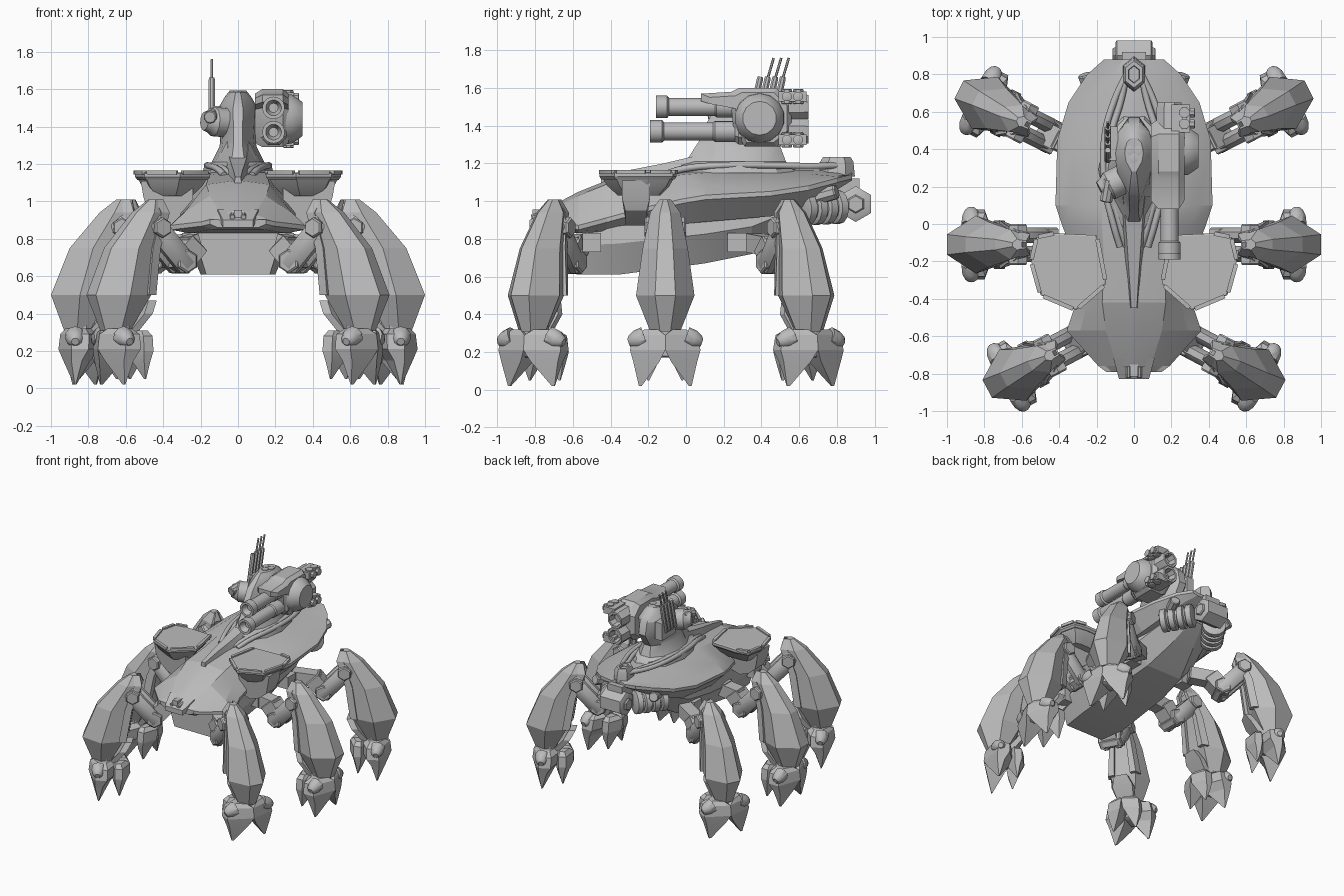
import bpy, bmesh, math
from mathutils import Vector, Matrix

if "Cube" in bpy.data.objects:
    bpy.data.objects.remove(bpy.data.objects["Cube"])

GREY = bpy.data.materials.new("hull grey")
GREY.diffuse_color = (0.5, 0.5, 0.5, 1)
GREY.use_nodes = True
GREY.node_tree.nodes["Principled BSDF"].inputs["Base Color"].default_value = GREY.diffuse_color
I = Matrix.Identity(4)
FLIP = Matrix.Scale(-1, 4, (1, 0, 0))
SIDES = (("right", I), ("left", FLIP))


def loft(name, rings, M=I, smooth=25):
    """Skin a list of equal-length closed rings and cap both ends."""
    bm = bmesh.new()
    vs = [[bm.verts.new(M @ Vector(p)) for p in ring] for ring in rings]
    n = len(vs[0])
    for a, b in zip(vs, vs[1:]):
        for i in range(n):
            bm.faces.new((a[i], a[(i + 1) % n], b[(i + 1) % n], b[i]))
    bm.faces.new(vs[0])
    bm.faces.new(vs[-1][::-1])
    bmesh.ops.recalc_face_normals(bm, faces=bm.faces)
    me = bpy.data.meshes.new(name)
    bm.to_mesh(me)
    bm.free()
    me.shade_smooth()
    me.set_sharp_from_angle(angle=math.radians(smooth))
    me.materials.append(GREY)
    ob = bpy.data.objects.new(name, me)
    bpy.context.collection.objects.link(ob)
    return ob


def lathe(name, p, q, prof, n=16, M=I, squash=1.0, smooth=35):
    """Rings (fraction along p-q, radius) around the axis from p to q."""
    p, q = Vector(p), Vector(q)
    rot = (q - p).to_track_quat('Z', 'Y').to_matrix()
    rings = []
    for f, r in prof:
        ring = []
        for i in range(n):
            a = 2 * math.pi * (i + 0.5) / n
            ring.append(p.lerp(q, f) + rot @ Vector((r * squash * math.cos(a), r * math.sin(a), 0)))
        rings.append(ring)
    return loft(name, rings, M, smooth)


def rod(name, p, q, r, n=16, M=I, squash=1.0):
    return lathe(name, p, q, [(0, r * .85), (.04, r), (.96, r), (1, r * .85)], n, M, squash)


def box(name, c, s, M=I):
    x, y, z = (v / 2 for v in s)
    c = Vector(c)
    return loft(name, [[c + Vector((i * x, j * y, k)) for i, j in ((-1, -1), (1, -1), (1, 1), (-1, 1))]
                       for k in (-z, z)], M)


def pipe(name, pts, r):
    cu = bpy.data.curves.new(name, 'CURVE')
    cu.dimensions = '3D'
    cu.bevel_depth, cu.bevel_resolution, cu.resolution_u = r, 2, 6
    cu.use_fill_caps = True
    sp = cu.splines.new('BEZIER')
    sp.bezier_points.add(len(pts) - 1)
    for b, p in zip(sp.bezier_points, pts):
        b.co = p
        b.handle_left_type = b.handle_right_type = 'AUTO'
    cu.materials.append(GREY)
    bpy.context.collection.objects.link(bpy.data.objects.new(name, cu))


# carapace: y, half width, rim z, crown z, crown half width, underside z
HULL = [(-.79, .15, .89, .92, .07, .86), (-.76, .19, .88, .95, .09, .85), (-.57, .36, .86, 1.05, .15, .83),
        (-.42, .31, .9, 1.11, .17, .84), (-.2, .30, .96, 1.14, .16, .86), (-.02, .38, 1.0, 1.16, .17, .88),
        (.1, .42, 1.02, 1.17, .17, .89), (.45, .41, 1.04, 1.17, .15, .92), (.65, .35, 1.07, 1.165, .12, .98),
        (.8, .25, 1.11, 1.16, .10, 1.06), (.88, .16, 1.13, 1.15, .06, 1.11)]


def half_ring(y, pts):
    return [(x, y, z) for x, z in pts] + [(-x, y, z) for x, z in reversed(pts)]


loft("carapace", [half_ring(y, [(.02, t), (a, t - .02), (w * .8, r + (t - r) * .42), (w, r + .012),
                                (w, r - .012), (w * .72, b)]) for y, w, r, t, a, b in HULL], smooth=14)
# belly tub: y, top half width, bottom half width, bottom z, top z
loft("belly", [half_ring(y, [(w, t), (w * 1.04, (t + b) / 2 + .03), (v, b)]) for y, w, v, b, t in
               [(-.58, .21, .17, .61, .86), (-.36, .26, .2, .61, .88), (.1, .28, .19, .67, .92),
                (.35, .27, .16, .72, .95), (.55, .22, .1, .84, .99), (.74, .13, .05, .98, 1.06)]], smooth=15)

# nose sensor
loft("nose_frame", [[(-.11, -.72, z + .06), (.11, -.72, z + .06), (.08, -.83, z), (-.08, -.83, z)]
                    for z in (.86, .9)])
box("nose_sensor", (0, -.78, .935), (.045, .07, .04))
for i in (-1, 1):
    rod("nose_lens", (i * .03, -.82, .915), (i * .03, -.75, .93), .015, 8)

# spine keel from nose to turret
loft("spine", [[(-w, y, z - .08), (w, y, z - .08), (w * .6, y, z), (-w * .6, y, z)] for y, w, z in
               [(-.45, .025, 1.13), (-.3, .04, 1.165), (-.12, .06, 1.2), (.05, .08, 1.24), (.15, .1, 1.32)]])

# shoulder pads with carrying arms and raised rim bars
PAD = [(.2, -.06), (.42, -.05), (.52, -.07), (.55, -.2), (.5, -.38), (.31, -.46), (.15, -.32)]
PC = Vector((.36, -.24))


def pad_ring(s, z, dx=0.0):
    return [(PC.x + (x - PC.x) * s + dx, PC.y + (y - PC.y) * s, z) for x, y in PAD]


ARM = [(.24, 1.11), (.52, 1.11), (.505, 1.02), (.48, .95), (.42, .9), (.34, .87), (.24, .9)]
for side, M in SIDES:
    loft(side + "_pad", [pad_ring(.94, 1.115), pad_ring(1, 1.13), pad_ring(1, 1.15), pad_ring(.96, 1.155)], M)
    loft(side + "_pad_bowl", [pad_ring(.92, 1.12), pad_ring(.8, 1.08), pad_ring(.55, 1.03)], M)
    loft(side + "_pad_arm", [[(x, -.265 + d * (1 if z > 1 else .75), z) for x, z in ARM] for d in (-.075, .075)], M)
    for i in (1, 2, 3, 4, 5, 6):
        a, b = (Vector((*PAD[k % len(PAD)], 1.155)) for k in (i, i + 1))
        rod(side + "_pad_rim", a.lerp(b, .08), a.lerp(b, .92), .016, 4, M)

# rear coupling, exhausts and dorsal fixture
rod("tail_hex", (-.1, .9, .985), (.1, .9, .985), .095, 6)
rod("tail_hub", (-.115, .9, .985), (.115, .9, .985), .05, 6)
box("tail_bracket", (0, .84, 1.05), (.13, .16, .14))
rib = [(k / 4 + d, r) for k in range(4) for d, r in ((0, .07), (.03, .09), (.18, .09), (.21, .07))]
for side, M in SIDES:
    lathe(side + "_exhaust", (.1, .82, .97), (.25, .6, .96), rib, 14, M)
    rod(side + "_vent", (.2, .62, 1.0), (.265, .8, 1.05), .04, 8, M)
    s = M[0][0]
    for k in (0, .035):
        pipe(side + "_hose", [(s * .04, .8, 1.19), (s * (.07 + k), .66, 1.185), (s * (.12 + k), .48, 1.19),
                              (s * (.12 + k), .2, 1.19), (s * (.07 + k), -.02, 1.17), (s * (.04 + k), -.12, 1.14)], .018)
HEXY = [(0, .88), (.05, .84), (.05, .76), (0, .72), (-.05, .76), (-.05, .84)]
loft("dorsal_fixture", [[(x * s, .8 + (y - .8) * s, z) for x, y in HEXY] for s, z in
                        ((1.2, 1.13), (1.1, 1.21), (.9, 1.235), (.6, 1.235), (.55, 1.215))])

# turret: z, front y, back y, half width
TUR = [(1.15, -.06, .58, .19), (1.19, -.04, .56, .18), (1.21, 0, .53, .14), (1.29, .05, .5, .1),
       (1.32, .07, .52, .095), (1.4, .1, .57, .1), (1.5, .16, .55, .105), (1.56, .24, .5, .07),
       (1.585, .28, .46, .05)]
loft("turret", [[(a * w, y0 + (y1 - y0) * b, z) for a, b in
                 ((-.25, 0), (.25, 0), (.85, .3), (1, .55), (.8, .85), (.3, 1), (-.3, 1), (-.8, .85), (-1, .55), (-.85, .3))]
                for z, y0, y1, w in TUR], smooth=30)
for i in range(3):
    a = i * 2 * math.pi / 3 + .5
    c = (.028 * math.cos(a), .38 + .028 * math.sin(a))
    rod("turret_cap", (*c, 1.57), (*c, 1.592), .027, 6)

# left side pods and antennas
lathe("side_pod", (-.06, .24, 1.42), (-.18, .18, 1.43), [(0, .08), (.6, .08), (.8, .06), (1, .05)], 12)
rod("side_pod_lens", (-.13, .24, 1.47), (-.15, .12, 1.45), .035, 10)
box("antenna_block", (-.115, .43, 1.44), (.06, .18, .14))
for i in range(4):
    y = .34 + i * .04
    rod("antenna_base", (-.14, y, 1.42), (-.14, y + .055, 1.66), .018, 8)
    if i:
        rod("antenna", (-.14, y + .05, 1.64), (-.14, y + .085, 1.76), .007, 6)

# twin gun on the right
loft("gun_housing", [[(x, .39 + (y - .39) * s, 1.44 + (z - 1.44) * s) for y, z in
                      ((.08, 1.53), (.08, 1.57), (.24, 1.58), (.28, 1.6), (.48, 1.6), (.56, 1.52), (.56, 1.36),
                       (.48, 1.29), (.31, 1.29), (.25, 1.4), (.24, 1.5))]
                     for x, s in ((.09, .85), (.13, 1), (.24, 1), (.27, .85))])
for z, y in ((1.5, -.16), (1.37, -.19)):
    lathe("gun_barrel", (.19, y, z), (.19, .3, z), [(.1, .025), (0, .042), (0, .06), (.13, .06), (.15, .048),
                                                   (.68, .048), (.7, .055), (1, .055)], 18)
    lathe("gun_breech", (.19, .26, z), (.19, .65, z), [(0, .06), (.05, .075), (.93, .075), (1, .068), (1, .05), (.85, .04)], 8)
lathe("gun_disc", (.22, .39, 1.44), (.345, .39, 1.44), [(0, .14), (.55, .13), (.9, .1), (1, .09)], 14)
for z in (1.555, 1.325):
    box("gun_pod", (.25, .565, z), (.1, .15, .055))
    for k in (0, 1):
        rod("gun_pod_drum", (.27, .535 + k * .06, z - .04), (.27, .535 + k * .06, z + .04), .03, 8)
        rod("gun_pod_cap", (.28, .535 + k * .06, z), (.325, .535 + k * .06, z), .027, 8)

# legs: foot position, heading, distance from foot to hip
SHIN = [(1.01, -.27, -.22, .03), (.94, -.29, -.13, .08), (.75, -.22, .03, .12), (.5, -.18, .13, .155),
        (.31, -.08, .06, .08)]
# foot sections: z, inner and outer reach, inner and outer sideways offset
CLAW = [(.32, -.1, .05, .04, .11), (.29, -.14, .08, .0, .17), (.21, -.14, .09, .0, .187),
        (.15, -.08, .065, .03, .17), (.02, -.006, .006, .125, .14)]
PRONG = [(.31, -.19, -.1, .02, .09), (.28, -.22, -.08, .0, .12), (.2, -.22, -.08, .01, .13),
         (.14, -.19, -.1, .04, .12), (.05, -.155, -.145, .085, .095)]
for leg, fx, fy, deg, hip, hy in (("front", .67, -.82, -28, .51, -.5), ("middle", .87, -.11, 0, .62, -.12),
                                  ("rear", .82, .66, 27, .66, .27)):
    for side, S in SIDES:
        M = S @ Matrix.Translation((fx, fy, 0)) @ Matrix.Rotation(math.radians(deg), 4, 'Z')
        nm = side + "_" + leg + "_"
        # hip, thigh and knee
        box(nm + "socket", (.25, hy, .78), (.1, .1, .1), S)
        rod(nm + "hip", (-hip, 0, .78), (-.44, 0, .76), .07, 4, M)
        rod(nm + "elbow", (-.41, -.09, .68), (-.41, .09, .68), .065, 6, M)
        rod(nm + "coxa", (-.5, 0, .78), (-.38, 0, .65), .085, 4, M)
        for t in (-.05, .05):
            rod(nm + "thigh", (-.43, t, .65), (-.21, t, .89), .065, 8, M, .7)
        rod(nm + "knee", (-.25, -.11, .86), (-.25, .11, .86), .055, 6, M)
        # armoured shin with inner frame and ankle guard
        loft(nm + "shin", [[(o, -.35 * w, z), (o, .35 * w, z), ((i + o) / 2, w, z), (i, .65 * w, z),
                            (i, -.65 * w, z), ((i + o) / 2, -w, z)] for z, i, o, w in SHIN], M, 12)
        for t in (-1, 1):
            loft(nm + "shin_edge", [[(i - .025, t * .4 * w, z), (i + .03, t * .45 * w, z),
                                     (i + .03, t * .85 * w, z), (i - .025, t * .72 * w, z)]
                                    for z, i, o, w in SHIN[:4]], M, 12)
        loft(nm + "ankle_guard", [[(r, -w, z), (r, w, z), (r + .05, w, z), (r + .05, -w, z)] for r, w, z in
                                  ((-.24, .05, .47), (-.2, .08, .4), (-.12, .06, .3))], M)
        rod(nm + "ankle", (-.03, 0, .17), (-.03, 0, .36), .08, 8, M)
        # split claw foot with inner prongs and side knobs
        for t in (-1, 1):
            for part, sec in (("claw", CLAW), ("inner_prong", PRONG)):
                loft(nm + part, [[(i, t * a, z), (o, t * a, z), (o * .7 + i * .3, t * b, z),
                                  (i * .7 + o * .3, t * b, z)] for z, i, o, a, b in sec], M, 12)
            lathe(nm + "knob", (0, t * .11, .28), (0, t * .195, .25), [(0, .055), (.5, .05), (.85, .035), (1, .02)], 10, M)
